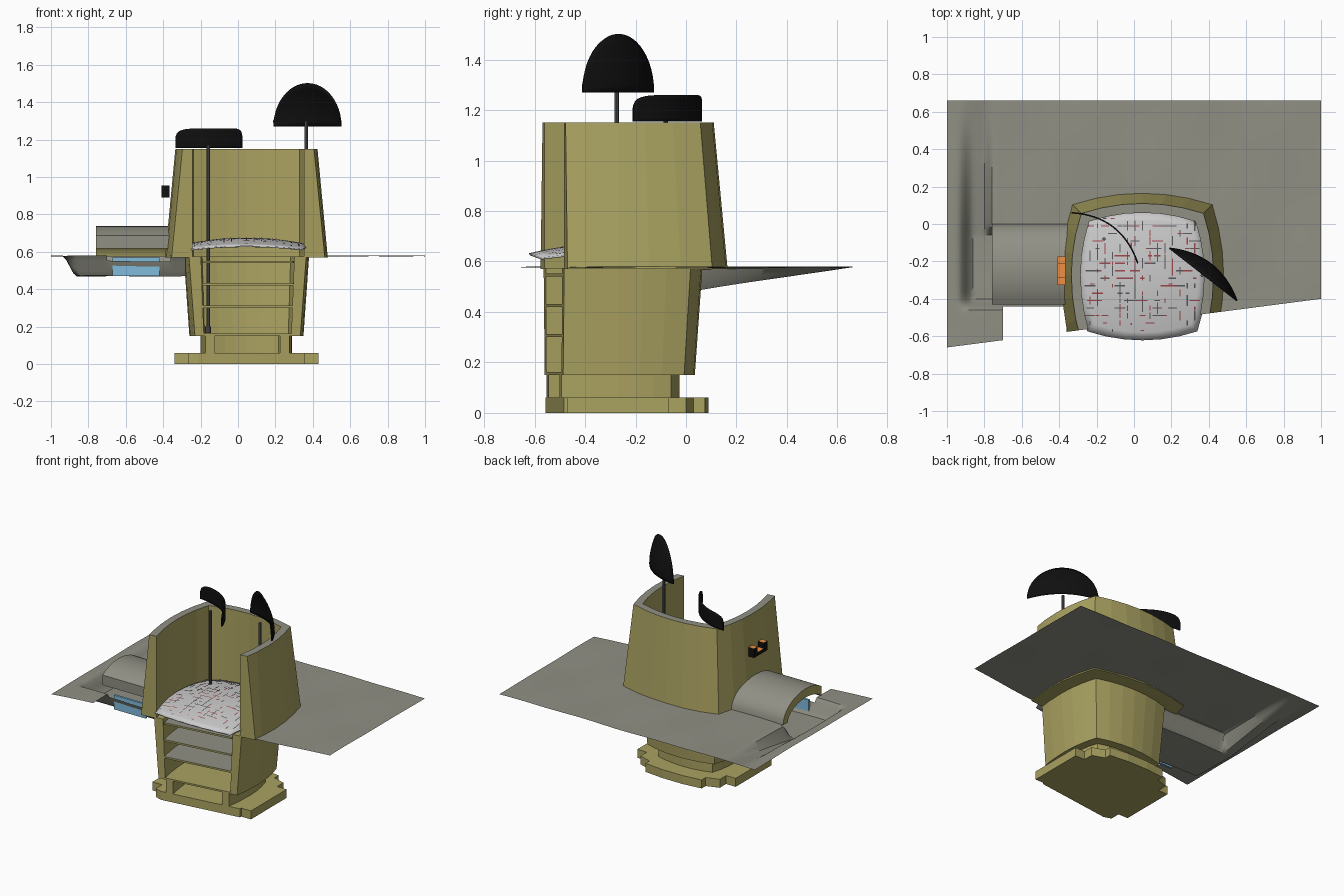
import bpy, bmesh, math, random
from mathutils import Vector

if "Cube" in bpy.data.objects:
    bpy.data.objects.remove(bpy.data.objects["Cube"])

random.seed(4)
CX, CY = 0.045, -0.27


def mat(name, r, g, b):
    m = bpy.data.materials.new(name)
    m.diffuse_color = (r, g, b, 1)
    m.use_nodes = True
    m.node_tree.nodes["Principled BSDF"].inputs["Base Color"].default_value = m.diffuse_color
    return m


OLIVE = mat("olive_stone", .40, .36, .12)
GREY = mat("earth_grey", .28, .28, .235)
PALE = mat("pale_floor", .62, .62, .62)
RED = mat("red_lines", .35, .06, .07)
BLACK = mat("black", .005, .005, .005)
STEEL = mat("steel", .1, .1, .11)
BLUE = mat("water_blue", .22, .5, .72)
ORANGE = mat("orange", .85, .28, .06)


def finish(name, bm, *mats, cut=False, fill=True, smooth=None, top_mat=None):
    if cut:  # slanted section plane that opens the front
        geo = bm.verts[:] + bm.edges[:] + bm.faces[:]
        res = bmesh.ops.bisect_plane(bm, geom=geo, dist=1e-6, plane_co=(0, -.53, 0),
                                     plane_no=(.13, -1, 0), clear_outer=True)
        edges = [e for e in res["geom_cut"] if isinstance(e, bmesh.types.BMEdge)]
        if fill and edges:
            bmesh.ops.triangle_fill(bm, edges=edges, use_beauty=True)
    bmesh.ops.recalc_face_normals(bm, faces=bm.faces[:])
    bm.normal_update()
    for f in bm.faces:
        if top_mat and f.normal.z > .9:
            f.material_index = top_mat
    me = bpy.data.meshes.new(name)
    bm.to_mesh(me)
    bm.free()
    ob = bpy.data.objects.new(name, me)
    bpy.context.collection.objects.link(ob)
    for m in mats:
        me.materials.append(m)
    if smooth:
        bpy.context.view_layer.objects.active = ob
        ob.select_set(True)
        bpy.ops.object.shade_smooth_by_angle(angle=math.radians(smooth))
        ob.select_set(False)
    return ob


def bulged(h, n=6, front=1.0):
    """Square outline with bowed sides, half width h; front stretches the -y half."""
    c, pts = h * .86, []
    for k in range(4):
        a = k * math.pi / 2
        for i in range(n):
            t = -1 + 2 * i / n
            u, v = c + (h - c) * (1 - t * t), c * t
            y = u * math.sin(a) + v * math.cos(a)
            pts.append((CX + u * math.cos(a) - v * math.sin(a), CY + y * (front if y < 0 else 1)))
    return pts


def bridge(bm, a, b):
    for i in range(len(a)):
        j = (i + 1) % len(a)
        bm.faces.new((a[i], a[j], b[j], b[i]))


def loft(bm, layers, ring=False):
    loops = [[bm.verts.new((x, y, z)) for x, y in pts] for pts, z in layers]
    for a, b in zip(loops, loops[1:]):
        bridge(bm, a, b)
    if ring:
        bridge(bm, loops[-1], loops[0])
    else:
        bm.faces.new(loops[0])
        bm.faces.new(loops[-1])


def add_box(bm, x0, x1, y0, y1, z0, z1):
    loft(bm, [([(x0, y0), (x1, y0), (x1, y1), (x0, y1)], z) for z in (z0, z1)])


def shell(name, o0, o1, i0, i1, z0, z1, front):
    bm = bmesh.new()
    loft(bm, [(bulged(h, front=front), z)
              for h, z in ((o0, z0), (o1, z1), (i1, z1), (i0, z0))], ring=True)
    finish(name, bm, OLIVE, GREY, cut=True, top_mat=1 if z1 > 1 else None)


def slab(name, pts, z0, z1, top_mat=None):
    bm = bmesh.new()
    loft(bm, [(pts, z0), (pts, z1)])
    finish(name, bm, OLIVE, GREY, cut=True, top_mat=top_mat)


# Stepped foundation plate
q = [(.385, .20), (.31, .20), (.31, .27), (.22, .30), (.22, .345), (.08, .36)]
half = q + [(-x, y) for x, y in reversed(q)]
plan = half + [(-x, -y) for x, y in half]
slab("foundation", [(CX + x, CY + y) for x, y in plan], 0, .06)

# Tower walls, opened at the front
shell("neck_wall", .245, .245, .20, .20, .06, .15, 1.6)
shell("lower_wall", .305, .335, .26, .275, .15, .575, 1.35)
shell("upper_wall", .435, .38, .33, .33, .57, 1.15, 1.1)

# Storeys inside the lower tower
for i, z in enumerate((.15, .30, .42, .54)):
    slab("storey_%d" % i, bulged(.268, front=1.35), z, z + .012, 1 if i else None)


# Domed main floor
def dome_z(x, y):
    return .675 - .035 * ((x - CX) / .33) ** 2 - .035 * ((y - CY - .02) / .33) ** 2


bm = bmesh.new()
layers = [bulged(.342 * k / 8) for k in range(1, 9)]
loops = [[bm.verts.new((x, y - .01, dome_z(x, y))) for x, y in p] for p in layers]
for a, b in zip(loops, loops[1:]):
    bridge(bm, a, b)
bm.faces.new(loops[0])
ob = finish("domed_floor", bm, PALE, smooth=40)
ob.modifiers.new("thickness", "SOLIDIFY").thickness = .008

# Inlaid dashes on the floor
for name, m, count in (("red_inlay", RED, 130), ("dark_inlay", STEEL, 130)):
    bm = bmesh.new()
    dashes = [(CX - .06, CY - .05, .22, 0), (CX - .06, CY - .05, .22, 1)] if m == RED else []
    for _ in range(count):
        dashes.append((CX + .04 * random.randint(-8, 8), CY - .02 + .04 * random.randint(-8, 8),
                       random.uniform(.008, .03), random.randint(0, 1)))
    for x, y, l, d in dashes:
        if max(abs(x - CX), abs(y - CY)) + l > .31:
            continue
        dx, dy = (l, .003) if d else (.003, l)
        bm.faces.new([bm.verts.new((x + sx * dx, y + sy * dy, dome_z(x + sx * dx, y + sy * dy) + .003))
                      for sx, sy in ((-1, -1), (1, -1), (1, 1), (-1, 1))])
    finish(name, bm, m)


# Ground sheet with a ditch that deepens towards the tunnel
def ramp(v, a, b):
    t = max(0, min(1, (v - a) / (b - a)))
    return t * t * (3 - 2 * t)


def ground(x, y):
    z = .578 + .003 * math.sin(9 * x + 2 * y) * math.sin(8 * y - 3 * x)
    ditch = ramp(x, -.94, -.86) * (1 - ramp(x, -.80, -.75)) * ramp(y, -.46, -.37)
    ditch *= .108 * max(0, min(1, (.66 - y) / .72))
    basin = .108 * ramp(x, -.94, -.85) * ramp(y, -.46, -.40) * (1 - ramp(y, -.06, 0))
    return z - max(ditch, basin if x < 0 else 0)


bm = bmesh.new()
NX, NY = 100, 66
g = [[bm.verts.new((x, y, ground(x, y))) for y in (-.66 + 1.32 * j / NY for j in range(NY + 1))]
     for x in (-1 + 2 * i / NX for i in range(NX + 1))]
H, C = .345, .345 * .86
for i in range(NX):
    for j in range(NY):
        x, y = -.99 + 2 * i / NX, -.65 + 1.32 * j / NY
        u, v = abs(x - CX), abs(y - CY)
        u, v = max(u, v), min(u, v)
        in_tower = u < C + (H - C) * (1 - min(1, v / C) ** 2) or (abs(x - CX) < .33 and y < CY)
        in_gap = -.70 < x < -.36 and y < -.43
        if not (in_tower or in_gap):
            bm.faces.new((g[i][j], g[i + 1][j], g[i + 1][j + 1], g[i][j + 1]))
bmesh.ops.delete(bm, geom=[v for v in bm.verts if not v.link_faces], context="VERTS")
finish("ground_sheet", bm, GREY, cut=True, fill=False, smooth=40)

# Barrel-vaulted entrance tunnel, cut along its front side
bm = bmesh.new()
outer, inner = [], []
for k in range(13):
    a, b = math.radians(136 * k / 12), math.radians(155 * k / 12)
    outer.append((-.25 + .25 * math.cos(a), .575 + .163 * math.sin(a)))
    inner.append((-.25 + .198 * math.cos(b), .575 + .10 * math.sin(b)))
prof = outer + inner[::-1]
ends = [[bm.verts.new((x, y, z)) for y, z in prof] for x in (-.76, -.35)]
m = len(prof)
for i in range(m):
    f = bm.faces.new((ends[0][i], ends[0][(i + 1) % m], ends[1][(i + 1) % m], ends[1][i]))
    f.material_index = 1 if i >= m - 6 else 0
for e in ends:
    bm.faces.new(e).material_index = 1
finish("tunnel_vault", bm, GREY, OLIVE, smooth=30)

# Water pane in the ditch mouth
bm = bmesh.new()
add_box(bm, -.67, -.42, -.43, -.415, .47, .57)
finish("water", bm, BLUE)

# Wall bracket with bright top
bm = bmesh.new()
for y0, y1, z1 in ((-.325, -.285, .955), (-.285, -.215, .915), (-.215, -.175, .955)):
    add_box(bm, -.41, -.365, y0, y1, .89, z1)
finish("wall_bracket", bm, BLACK, ORANGE, top_mat=1)


# Masts
def mast(name, x, y, z0, z1, r):
    bm = bmesh.new()
    ring = [(x + r * math.cos(k * math.pi / 4), y + r * math.sin(k * math.pi / 4)) for k in range(8)]
    loft(bm, [(ring, z0), (ring, z1)])
    finish(name, bm, STEEL)


mast("right_mast", .365, -.275, .62, 1.30, .009)
mast("left_mast", -.16, -.08, .19, 1.17, .009)
mast("left_mast_foot", -.16, -.08, .165, .2, .016)


# Curved dish reflectors
def dish(name, a, b, z0, height, bulge, power, flat):
    a, b = Vector((*a, 0)), Vector((*b, 0))
    mid, u = (a + b) / 2, (b - a) / 2
    nrm = Vector((-u.y, u.x, 0)).normalized()
    bm = bmesh.new()
    N, M = 24, 8
    rows = []
    for i in range(N + 1):
        s = -math.cos(math.pi * i / N)
        top = max(.02, 1 - abs(s) ** power) ** (1 / power)
        col = []
        for j in range(M + 1):
            w = top * j / M
            off = bulge * max(0, 1 - s * s - (0 if flat else w * w))
            p = mid + u * s + nrm * off
            col.append(bm.verts.new((p.x, p.y, z0 + height * w)))
        rows.append(col)
    for i in range(N):
        for j in range(M):
            bm.faces.new((rows[i][j], rows[i + 1][j], rows[i + 1][j + 1], rows[i][j + 1]))
    ob = finish(name, bm, BLACK, smooth=40)
    mod = ob.modifiers.new("thickness", "SOLIDIFY")
    mod.thickness = .008
    mod.offset = 0


dish("right_dish", (.19, -.13), (.55, -.41), 1.27, .23, .07, 2, False)
dish("left_dish", (-.335, .06), (.02, -.21), 1.155, .105, .075, 6, True)
